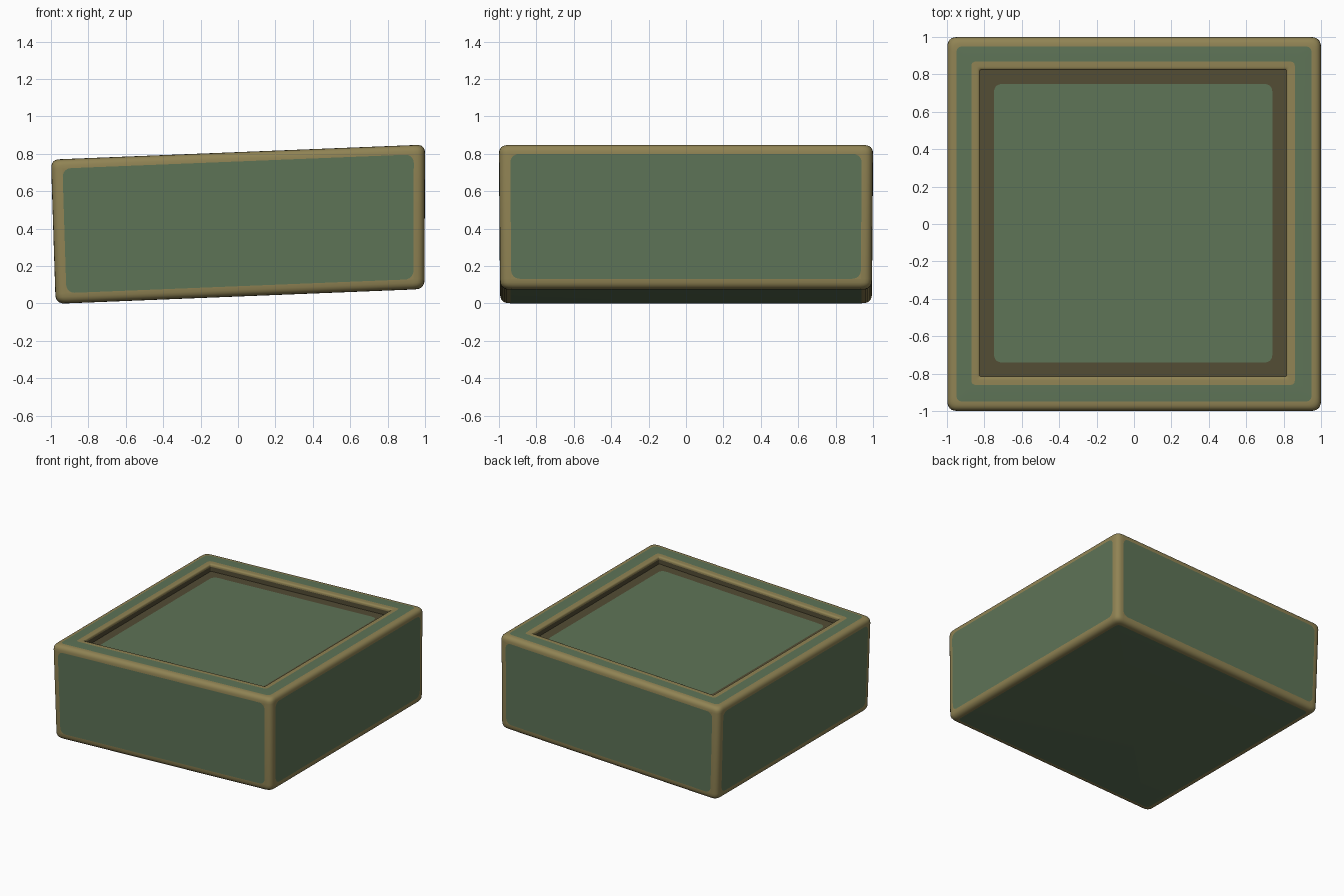
import bpy, bmesh, math
from mathutils import Vector

if "Cube" in bpy.data.objects:
    bpy.data.objects.remove(bpy.data.objects["Cube"])


def material(name, rgb):
    m = bpy.data.materials.new(name)
    m.diffuse_color = (*rgb, 1)
    m.use_nodes = True
    m.node_tree.nodes["Principled BSDF"].inputs["Base Color"].default_value = m.diffuse_color
    return m


GREEN, TAN, BROWN = 0, 1, 2
mats = [material("worn green", (0.112, 0.174, 0.095)),
        material("tan edge", (0.280, 0.228, 0.088)),
        material("brown recess", (0.086, 0.073, 0.035))]

H = 0.772      # height before the tilt
R = 0.055      # edge rounding
N = 6          # segments per rounded corner
STRAIGHT = N   # column index of the straight run after each corner
FLOOR = H - 0.058


def arc(i, n=N):
    # squarish quarter curve from (1, 0) to (0, 1)
    a = math.pi / 2 * i / n
    return max(math.cos(a), 0) ** 0.75, math.sin(a) ** 0.75


def warp(p):
    # slight taper towards the bottom, then tilt rising to the right
    t = 1 - p.z / H
    x = p.x * (1 - 0.014 * t) + 0.011 * t
    y = p.y * (1 - 0.006 * t)
    return Vector((x, y, p.z + 0.04 * (x + 0.93)))


def loop(bm, half, r, z):
    # rounded square ring, the recess sits very slightly off centre
    ox, oy = (-0.005, 0.004) if half < 0.9 else (0, 0)
    vs = []
    for k in range(4):
        sx, sy = [(1, 1), (-1, 1), (-1, -1), (1, -1)][k]
        for i in range(N + 1):
            c, s = arc(i)
            u, v = [(c, s), (-s, c), (-c, -s), (s, -c)][k]
            vs.append(bm.verts.new((ox + sx * (half - r) + r * u,
                                    oy + sy * (half - r) + r * v, z)))
    return vs


def panel(bm, quad, r):
    # rounded green panel with tan corner pieces
    cs = [v.co.copy() for v in quad]
    ring = []
    for k in range(4):
        c = cs[k]
        e1 = (cs[k - 1] - c).normalized() * r
        e2 = (cs[(k + 1) % 4] - c).normalized() * r
        pts = []
        for i in range(N + 1):
            a = math.pi / 2 * i / N
            pts.append(bm.verts.new(c + e1 * (1 - math.sin(a)) + e2 * (1 - math.cos(a))))
        ring += pts
        bm.faces.new([quad[k]] + pts[::-1]).material_index = TAN
    bm.faces.new(ring).material_index = GREEN


# rings: half width, corner radius, height, colour of the band up to the next ring
rings = []
for i in range(N):                               # bottom edge rounding
    c, s = arc(i)
    rings.append((1 - R + R * s, 0.04 + 0.02 * s, R - R * c, TAN))
rings.append((1, 0.06, R, None))                 # side walls
for i in range(N):                               # top edge rounding
    c, s = arc(i)
    rings.append((0.95 + 0.05 * c, 0.04 + 0.02 * c, H - 0.05 + 0.05 * s, TAN))
rings.append((0.95, 0.04, H, GREEN))             # flat rim
rings.append((0.865, 0.03, H, TAN))              # inner edge, almost flat
for i in range(5):
    c, s = arc(i, 4)
    rings.append((0.84 - 0.02 * s, 0.02 - 0.01 * s, H - 0.014 + 0.014 * c, TAN))
rings.append((0.82, 0.01, H - 0.022, BROWN))     # recess wall
rings.append((0.82, 0.01, FLOOR, BROWN))         # recess border
rings.append((0.745, 0.05, FLOOR, GREEN))        # recess floor

bm = bmesh.new()
loops = [loop(bm, h, r, z) for h, r, z, _ in rings]
M = len(loops[0])
for j in range(len(loops) - 1):
    colour = rings[j][3]
    for c in range(M):
        d = (c + 1) % M
        q = [loops[j][c], loops[j][d], loops[j + 1][d], loops[j + 1][c]]
        if colour is None and c % (N + 1) == STRAIGHT:
            panel(bm, q, 0.045)
        else:
            bm.faces.new(q).material_index = TAN if colour is None else colour
bm.faces.new(loops[0][::-1]).material_index = GREEN   # underside
bm.faces.new(loops[-1]).material_index = GREEN        # recess floor
for v in bm.verts:
    v.co = warp(v.co)
low = min(v.co.z for v in bm.verts)
for v in bm.verts:
    v.co.z -= low

mesh = bpy.data.meshes.new("tilted_tray_block")
bm.to_mesh(mesh)
bm.free()
for m in mats:
    mesh.materials.append(m)
obj = bpy.data.objects.new("tilted_tray_block", mesh)
bpy.context.collection.objects.link(obj)
bpy.context.view_layer.objects.active = obj
obj.select_set(True)
bpy.ops.object.shade_smooth_by_angle(angle=math.radians(35))
